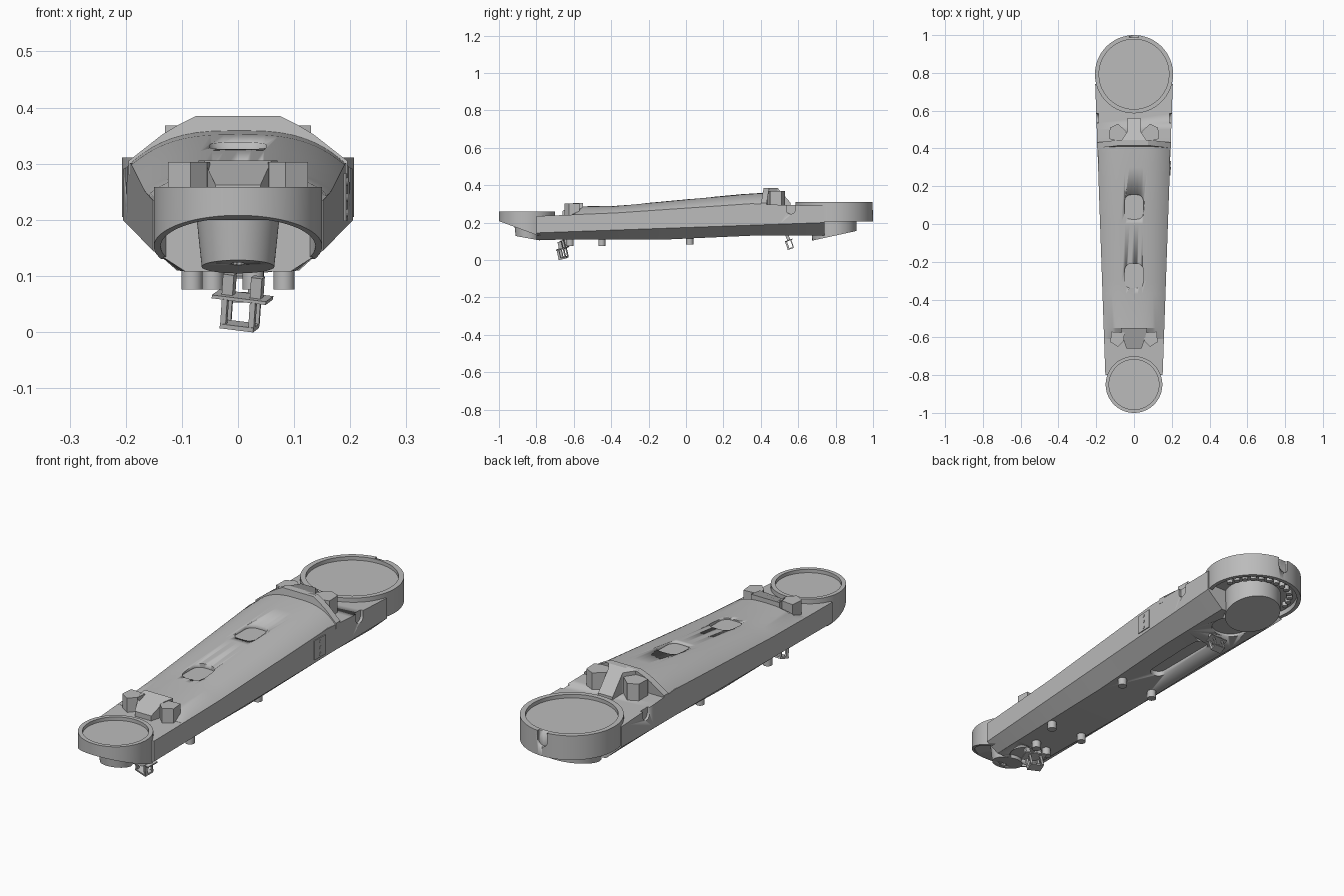
import bpy, bmesh, math
from mathutils import Matrix, Vector

if "Cube" in bpy.data.objects:
    bpy.data.objects.remove(bpy.data.objects["Cube"])

grey = bpy.data.materials.new("mid grey")
grey.use_nodes = True
COLOUR = (0.5, 0.5, 0.5, 1)
grey.diffuse_color = COLOUR
grey.node_tree.nodes["Principled BSDF"].inputs["Base Color"].default_value = COLOUR


def finish(bm, name, angle=25):
    bmesh.ops.recalc_face_normals(bm, faces=bm.faces)
    me = bpy.data.meshes.new(name)
    bm.to_mesh(me)
    bm.free()
    me.materials.append(grey)
    ob = bpy.data.objects.new(name, me)
    bpy.context.collection.objects.link(ob)
    bpy.ops.object.select_all(action='DESELECT')
    ob.select_set(True)
    bpy.context.view_layer.objects.active = ob
    bpy.ops.object.shade_smooth_by_angle(angle=math.radians(angle))
    return ob


def loft(name, rings):
    bm = bmesh.new()
    rows = [[bm.verts.new(p) for p in r] for r in rings]
    n = len(rows[0])
    for a, b in zip(rows, rows[1:]):
        for i in range(n):
            j = (i + 1) % n
            bm.faces.new((a[i], a[j], b[j], b[i]))
    bm.faces.new(rows[0])
    bm.faces.new(rows[-1])
    return finish(bm, name)


def prism(name, outline, z0, z1):
    """Extrude a plan outline; z1 may be a function of y."""
    top = z1 if callable(z1) else lambda y: z1
    return loft(name, [[(x, y, z0) for x, y in outline],
                       [(x, y, top(y)) for x, y in outline]])


def lathe(name, profile, cy, cut=None):
    """Turn (radius, z) points about a vertical axis, trim below a sloped line."""
    bm = bmesh.new()
    vs = [bm.verts.new((r, 0, z)) for r, z in profile]
    es = [bm.edges.new(p) for p in zip(vs, vs[1:])]
    bmesh.ops.spin(bm, geom=vs + es, cent=(0, 0, 0), axis=(0, 0, 1),
                   angle=math.tau, steps=72, use_merge=True)
    bmesh.ops.remove_doubles(bm, verts=bm.verts, dist=1e-4)
    bmesh.ops.translate(bm, verts=bm.verts, vec=(0, cy, 0))
    if cut:
        (ya, za), (yb, zb) = cut
        down = Vector((0, zb - za, -(yb - ya)))
        if down.z > 0:
            down.negate()
        res = bmesh.ops.bisect_plane(bm, geom=bm.verts[:] + bm.edges[:] + bm.faces[:],
                                     plane_co=(0, ya, za), plane_no=down, clear_outer=True)
        edges = [g for g in res["geom_cut"] if isinstance(g, bmesh.types.BMEdge)]
        bmesh.ops.triangle_fill(bm, edges=edges, use_beauty=True)
    return finish(bm, name)


def rounded(cx, cy, w, h, r, seg=6):
    pts = []
    for k, (sx, sy) in enumerate(((1, 1), (-1, 1), (-1, -1), (1, -1))):
        for i in range(seg + 1):
            a = math.pi / 2 * (k + i / seg)
            pts.append((cx + sx * (w / 2 - r) + r * math.cos(a),
                        cy + sy * (h / 2 - r) + r * math.sin(a)))
    return pts


def carve(target, cutter):
    mod = target.modifiers.new("cut", 'BOOLEAN')
    mod.operation, mod.solver, mod.object = 'DIFFERENCE', 'EXACT', cutter
    bpy.ops.object.select_all(action='DESELECT')
    target.select_set(True)
    bpy.context.view_layer.objects.active = target
    bpy.ops.object.modifier_apply(modifier=mod.name)
    bpy.data.objects.remove(cutter)


def side(y):
    return 0.1796 + 0.0348 * y


def lerp(table, y):
    for (a, va), (b, vb) in zip(table, table[1:]):
        if y <= b:
            return va + (vb - va) * max(0, (y - a) / (b - a))
    return table[-1][1]


SHOULDER = [(-0.8, 0.235), (-0.66, 0.24), (-0.37, 0.252), (0.36, 0.302), (0.5, 0.295), (0.74, 0.29)]
FLOOR = [(-0.8, 0.108), (-0.1, 0.11), (0.35, 0.13), (0.74, 0.13)]
CREST = [(-0.61, 0.245), (-0.55, 0.287), (-0.37, 0.29), (-0.3, 0.296), (0.3, 0.352), (0.43, 0.36)]

# Lower body: chamfered channel tapering to the front
rings = []
for y in (-0.8, -0.66, -0.37, -0.1, 0.35, 0.5, 0.74):
    w, f, s = side(y), lerp(FLOOR, y), lerp(SHOULDER, y)
    c = 0.145 + 0.055 * (y + 0.8) / 1.54
    half = [(w * 0.62, f), (w, c), (w, s)]
    rings.append([(x, y, z) for x, z in half] + [(-x, y, z) for x, z in reversed(half)])
body = loft("lower_body", rings)

# Domed cover
rings = []
for y in (-0.61, -0.55, -0.37, -0.3, 0.0, 0.3, 0.43):
    w, s, t = side(y), lerp(SHOULDER, y), lerp(CREST, y)
    arc = [(w * math.cos(math.pi * i / 24)) for i in range(25)]
    rings.append([(x, y, s + (t - s) * (1 - abs(x / w) ** 3)) for x in arc]
                 + [(-w, y, s - 0.02), (w, y, s - 0.02)])
cover = loft("domed_cover", rings)
for y in (0.09, -0.275):
    carve(cover, prism("window_cutter", rounded(0, y, 0.1, 0.13, 0.035), lerp(CREST, y) - 0.012, 0.5))

# Joint housings with dished tops and hollow undersides
rear = lathe("rear_joint_ring", [(0, 0.295), (0.185, 0.295), (0.185, 0.311), (0.207, 0.311),
             (0.207, 0.205), (0.19, 0.205), (0.19, 0.228), (0, 0.228)], 0.793)
lathe("front_joint_ring", [(0, 0.243), (0.132, 0.243), (0.132, 0.258), (0.15, 0.258),
      (0.15, 0.13), (0.138, 0.13), (0.138, 0.2), (0, 0.2)], -0.85, ((-1, 0.208), (-0.8, 0.134)))
lathe("rear_cup", [(0, 0.235), (0.12, 0.235), (0.118, 0.1), (0, 0.1)], 0.793,
      ((0.8, 0.131), (0.91, 0.155)))
cup = lathe("front_cup", [(0, 0.205), (0.074, 0.205), (0.062, 0.09), (0, 0.09)], -0.845,
            ((-0.91, 0.128), (-0.8, 0.108)))
carve(cup, lathe("cup_hole_cutter", [(0, 0.15), (0.012, 0.15), (0.012, 0.05), (0, 0.05)], -0.875))

# Screws inside the rear ring
bm = bmesh.new()
for i in range(13):
    a = math.radians(12 + 13 * i)
    bmesh.ops.create_cone(bm, cap_ends=True, segments=12, radius1=0.013, radius2=0.013, depth=0.022,
        matrix=Matrix.Translation((0.158 * math.cos(a), 0.793 + 0.158 * math.sin(a), 0.219)))
finish(bm, "ring_screws")

# U-shaped cable notches
def notch(cx, cy, along_x):
    pts = [(-0.024, 0.4), (-0.024, 0.27)]
    pts += [(0.024 * math.cos(a), 0.27 + 0.024 * math.sin(a))
            for a in (math.pi + math.pi * i / 10 for i in range(1, 10))]
    pts += [(0.024, 0.27), (0.024, 0.4)]
    if along_x:
        return loft("notch_cutter", [[(cx + d, cy + u, z) for u, z in pts] for d in (-0.012, 0.05)])
    return loft("notch_cutter", [[(cx + u, cy + d, z) for u, z in pts] for d in (-0.012, 0.05)])

carve(rear, notch(0, 1.0, False))
carve(body, notch(side(0.56), 0.56, True))
carve(body, notch(-side(0.56) - 0.038, 0.56, True))

# Underside recesses
for y, r in ((0.645, 0.08), (-0.735, 0.06)):
    carve(body, prism("round_cutter", rounded(0, y, 2 * r, 2 * r, r - 0.0005, 12), 0, lerp(FLOOR, y) + 0.012))
carve(body, prism("slot_cutter", rounded(0, 0.3, 0.07, 0.34, 0.034), 0, 0.143))

# Rear saddle: ridge, sloping tongue and angled blocks
ridge = [(0.195, 0.28), (0.195, 0.305), (0.135, 0.352), (0.105, 0.37), (0.075, 0.385)]
ridge += [(-x, z) for x, z in reversed(ridge)]
loft("rear_ridge", [[(x, y - 0.12 * abs(x), z) for x, z in ridge] for y in (0.425, 0.455)])
tongue = [(0.075, 0.43), (0.035, 0.49), (0.035, 0.56)]
tongue += [(-x, y) for x, y in reversed(tongue)]
prism("rear_tongue", tongue, 0.285, lambda y: 0.385 if y < 0.495 else 0.305)
for s, label in ((1, "left"), (-1, "right")):
    block = [(0.05, 0.43), (0.13, 0.45), (0.128, 0.51), (0.085, 0.53), (0.04, 0.49)]
    prism("rear_block_" + label, [(s * x, y) for x, y in block], 0.285, 0.368)
    block = [(0.05, -0.575), (0.12, -0.57), (0.125, -0.625), (0.085, -0.65), (0.055, -0.62)]
    prism("front_block_" + label, [(s * x, y) for x, y in block], 0.23, 0.303)

# Front saddle
saddle = [(0.07, -0.55), (0.06, -0.6), (0.04, -0.66)]
saddle += [(-x, y) for x, y in reversed(saddle)]
prism("front_saddle", saddle, 0.23, lambda y: 0.306 if y > -0.65 else 0.262)

# Three-hole side plate
bm = bmesh.new()
tilt = Matrix.Translation((side(0.295), 0.295, 0.24)) @ Matrix.Rotation(-math.atan(0.0348), 4, 'Z')
bmesh.ops.create_cube(bm, size=1, matrix=tilt @ Matrix.Diagonal((0.008, 0.075, 0.085, 1)))
for z in (-0.028, 0, 0.028):
    bmesh.ops.create_cone(bm, cap_ends=True, segments=12, radius1=0.007, radius2=0.007, depth=0.012,
        matrix=tilt @ Matrix.Translation((0, 0, z)) @ Matrix.Rotation(math.pi / 2, 4, 'Y'))
finish(bm, "side_plate")

# Mounting pegs under the floor
bm = bmesh.new()
for x, y in ((0.082, 0.02), (-0.082, 0.02), (0.082, -0.45), (-0.082, -0.45), (0.027, -0.62), (-0.045, -0.64)):
    z = lerp(FLOOR, y)
    bmesh.ops.create_cone(bm, cap_ends=True, segments=24, radius1=0.019, radius2=0.019, depth=0.05,
                          matrix=Matrix.Translation((x, y, z - 0.008)))
finish(bm, "mounting_pegs")


# Tilted cable connectors
def connector(name, place, size):
    bm = bmesh.new()
    def bar(loc, dims):
        bmesh.ops.create_cube(bm, size=1, matrix=place @ Matrix.Scale(size, 4)
                              @ Matrix.Translation(loc) @ Matrix.Diagonal((*dims, 1)))
    bar((0, 0, 0), (0.1, 0.05, 0.006))
    for s in (-1, 1):
        bar((s * 0.026, -0.02, -0.027), (0.01, 0.012, 0.05))
        bar((s * 0.026, 0.012, -0.027), (0.01, 0.006, 0.05))
        bar((s * 0.026, 0.0, 0.02), (0.02, 0.02, 0.04))
    bar((0, -0.008, -0.051), (0.062, 0.04, 0.008))
    finish(bm, name)

connector("front_connector", Matrix.Translation((0.008, -0.66, 0.062)) @ Matrix.Rotation(-0.25, 4, 'Z')
          @ Matrix.Rotation(0.12, 4, 'Y') @ Matrix.Rotation(0.2, 4, 'X'), 1.0)
connector("rear_connector", Matrix.Translation((0, 0.55, 0.105)) @ Matrix.Rotation(0.35, 4, 'X'), 0.85)
